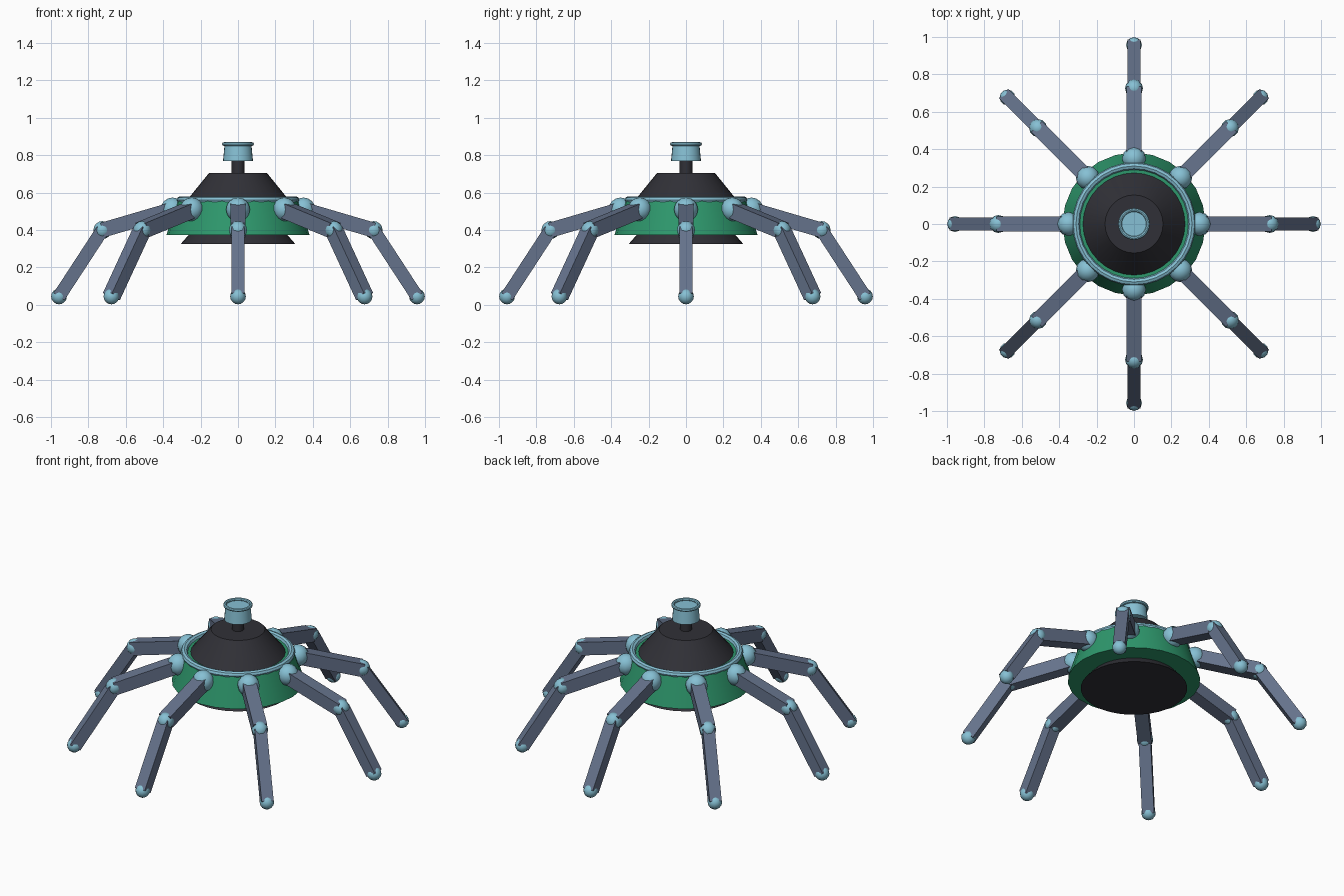
import bpy, math
from mathutils import Vector, Matrix

cube = bpy.data.objects.get("Cube")
if cube:
    bpy.data.objects.remove(cube, do_unlink=True)


def material(name, rgb):
    m = bpy.data.materials.new(name)
    m.use_nodes = True
    m.diffuse_color = (*rgb, 1)
    m.node_tree.nodes["Principled BSDF"].inputs["Base Color"].default_value = (*rgb, 1)
    return m


BLUE = material("pale_blue", (0.24, 0.53, 0.66))
GREEN = material("sea_green", (0.027, 0.31, 0.15))
SLATE = material("slate", (0.13, 0.17, 0.26))
BLACK = material("charcoal", (0.03, 0.03, 0.038))


def finish(name, mat, smooth=True):
    ob = bpy.context.object
    ob.name = name
    ob.data.materials.append(mat)
    if smooth:
        bpy.ops.object.shade_smooth_by_angle(angle=math.radians(35))
    return ob


def frustum(name, mat, r_low, r_high, z_low, z_high, sides=24):
    bpy.ops.mesh.primitive_cone_add(vertices=sides, radius1=r_low, radius2=r_high,
                                    depth=z_high - z_low, location=(0, 0, (z_low + z_high) / 2))
    return finish(name, mat)


def ring(name, mat, major, minor, z):
    bpy.ops.mesh.primitive_torus_add(major_radius=major, minor_radius=minor, major_segments=32,
                                     minor_segments=8, location=(0, 0, z))
    return finish(name, mat)


def ball(name, centre, radius):
    bpy.ops.mesh.primitive_uv_sphere_add(segments=12, ring_count=8, radius=radius, location=centre)
    return finish(name, BLUE)


def beam(name, a, b, width, angle):
    """Square bar from a to b, its sides kept upright for a leg at this angle."""
    along = (b - a).normalized()
    side = Vector((-math.sin(angle), math.cos(angle), 0))
    up = along.cross(side)
    bpy.ops.mesh.primitive_cube_add(size=1)
    ob = finish(name, SLATE, smooth=False)
    rotation = Matrix((along, side, up)).transposed().to_4x4()
    ob.matrix_world = (Matrix.Translation((a + b) / 2) @ rotation
                       @ Matrix.Diagonal(((b - a).length, width, width, 1)))
    return ob


# Body
frustum("base_plate", BLACK, 0.307, 0.25, 0.325, 0.39, 32)
frustum("body_skirt", GREEN, 0.382, 0.325, 0.375, 0.56)
frustum("upper_cone", BLACK, 0.285, 0.155, 0.545, 0.705, 32)
ring("body_ring", BLUE, 0.31, 0.02, 0.56)

# Top cap
frustum("neck", BLACK, 0.034, 0.034, 0.69, 0.78, 16)
frustum("cap", BLUE, 0.08, 0.072, 0.77, 0.855)
ring("cap_rim", BLUE, 0.075, 0.01, 0.86)

# Eight jointed legs
for i in range(8):
    angle = i * math.pi / 4
    out = Vector((math.cos(angle), math.sin(angle), 0))
    hip, knee, foot = (out * r + Vector((0, 0, z))
                       for r, z in ((0.35, 0.51), (0.725, 0.40), (0.957, 0.045)))
    ball(f"hip_{i + 1}", hip, 0.064)
    ball(f"knee_{i + 1}", knee, 0.048)
    ball(f"foot_{i + 1}", foot, 0.042)
    beam(f"upper_leg_{i + 1}", hip, knee, 0.08, angle)
    beam(f"lower_leg_{i + 1}", knee, foot, 0.07, angle)
